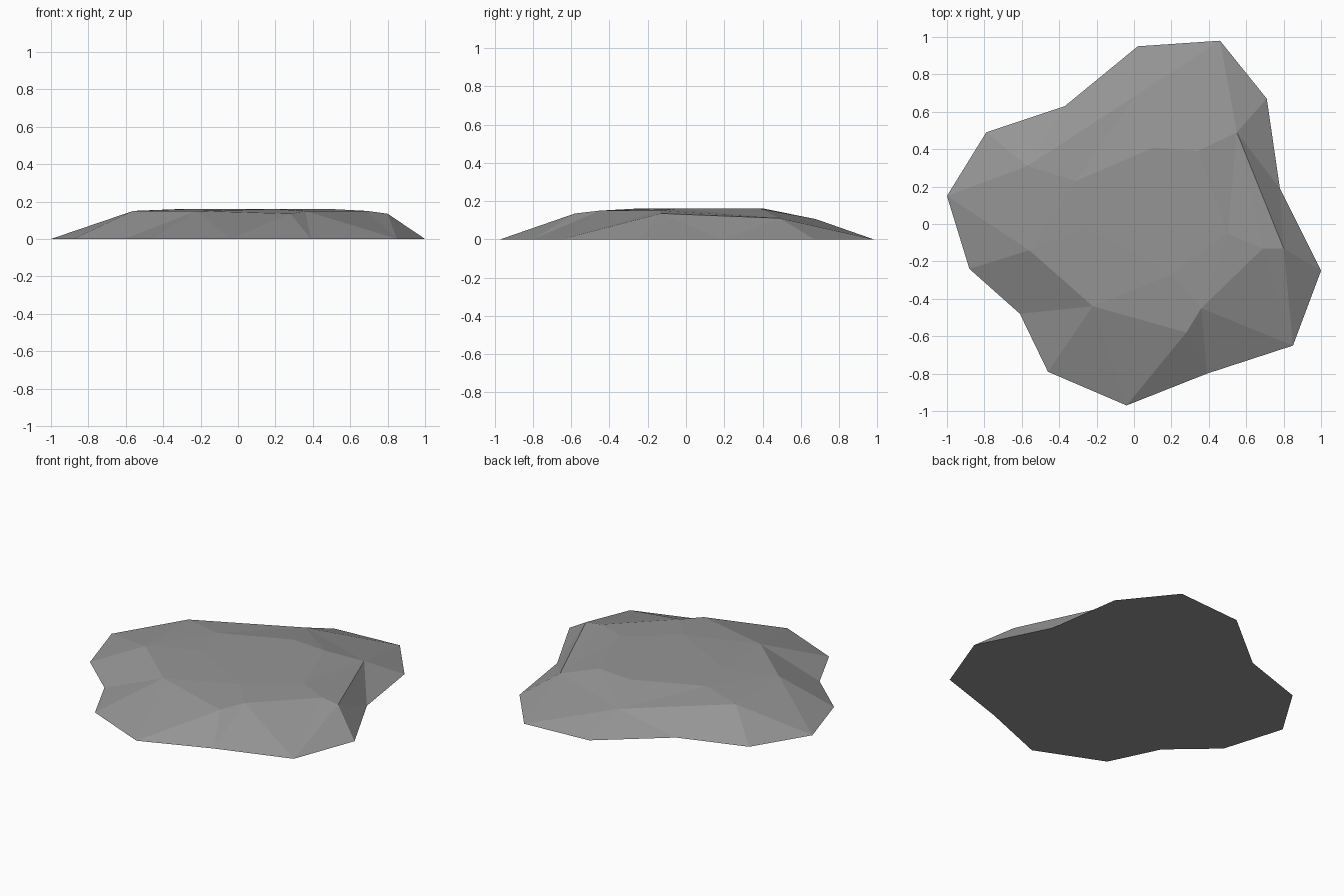
import bpy
import bmesh
from mathutils import Vector
from mathutils.geometry import delaunay_2d_cdt

cube = bpy.data.objects.get("Cube")
if cube:
    bpy.data.objects.remove(cube, do_unlink=True)

# Stone colour
stone = bpy.data.materials.new("stone_grey")
stone.use_nodes = True
grey = (0.30, 0.30, 0.30, 1)
stone.diffuse_color = grey
stone.node_tree.nodes["Principled BSDF"].inputs["Base Color"].default_value = grey

# Ground outline, counter-clockwise from the right tip
outline = [(-1, .15), (-.88, -.24), (-.61, -.48), (-.46, -.79), (-.04, -.97),
           (.39, -.8), (.85, -.65), (1, -.25), (.78, .19), (.71, .67),
           (.46, .98), (.02, .95), (-.37, .63), (-.79, .49)]

# Shoulder corners where the sides meet the top
shoulder = [(-.56, -.14, .15), (-.22, -.44, .15), (.28, -.58, .135),
            (.36, -.45, .15), (.69, -.13, .15), (.8, -.13, .135),
            (.55, .49, .11), (0, .68, .105), (-.57, .31, .145)]

# Nearly level crown
crown = [(.34, .39, .16), (.11, .41, .16), (-.31, .23, .16),
         (-.25, -.02, .16), (.2, -.27, .16), (.5, -.05, .16)]

points = [Vector((x, y, 0)) for x, y in outline]
points += [Vector(p) for p in shoulder + crown]
base, rim = len(outline), len(outline) + len(shoulder)


def loop(start, end):
    """Edges of a closed ring of consecutive points."""
    ring = list(range(start, end))
    return list(zip(ring, ring[1:] + ring[:1]))


# Creases: the two rings, the crown's back ridge and the front left facet
creases = loop(0, base) + loop(base, rim)
creases += [(base + 6, rim), (rim, rim + 1), (rim + 1, rim + 2), (rim + 2, rim - 1)]
creases += [(6, base + 3), (6, base + 4), (base + 4, base + 6)]

flat, _, tris, source, _, _ = delaunay_2d_cdt(
    [p.to_2d() for p in points], creases, [], 1, 1e-5)

# Faceted top surface, closed by a level underside
bm = bmesh.new()
verts = [bm.verts.new((p.x, p.y, points[src[0]].z if src else 0))
         for p, src in zip(flat, source)]
for tri in tris:
    bm.faces.new([verts[i] for i in tri])
rim_edges = [e for e in bm.edges if e.is_boundary]
bmesh.ops.contextual_create(bm, geom=rim_edges)
bmesh.ops.recalc_face_normals(bm, faces=bm.faces)

mesh = bpy.data.meshes.new("flat_rock")
bm.to_mesh(mesh)
bm.free()
mesh.materials.append(stone)
rock = bpy.data.objects.new("flat_rock", mesh)
bpy.context.collection.objects.link(rock)
